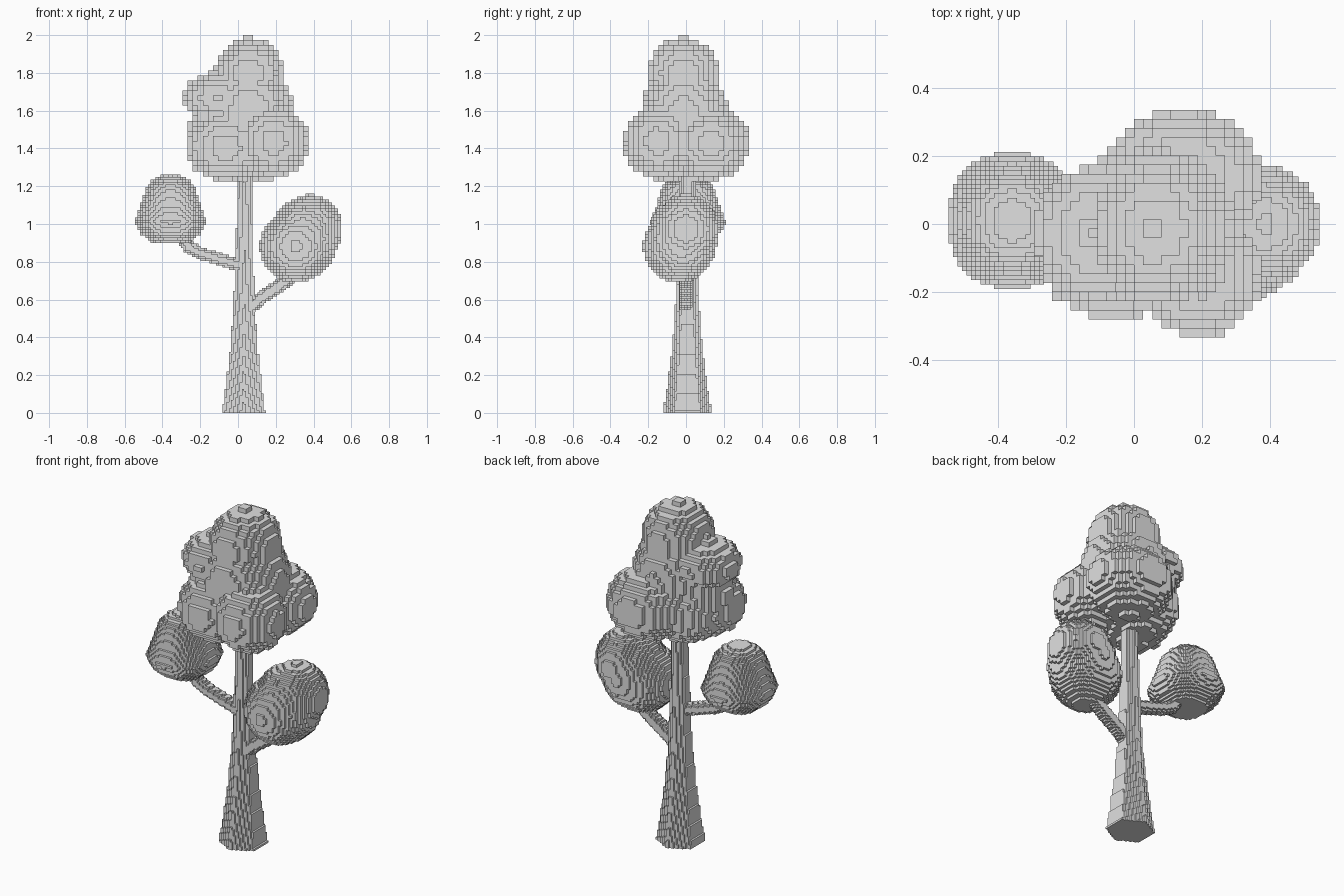
import bpy, bmesh, math
from mathutils import Vector

if "Cube" in bpy.data.objects:
    bpy.data.objects.remove(bpy.data.objects["Cube"])

grey = bpy.data.materials.new("light_grey")
grey.diffuse_color = (0.75, 0.75, 0.75, 1)
grey.use_nodes = True
grey.node_tree.nodes["Principled BSDF"].inputs["Base Color"].default_value = grey.diffuse_color


def voxelise(name, inside, lo, hi, h):
    """Fill the box lo-hi with cubes of size h wherever inside(point) holds; keep the outer skin."""
    n = [math.ceil((hi[i] - lo[i]) / h - 1e-6) for i in range(3)]
    cells = {(i, j, k) for i in range(n[0]) for j in range(n[1]) for k in range(n[2])
             if inside(lo[0] + (i + .5) * h, lo[1] + (j + .5) * h, lo[2] + (k + .5) * h)}
    bm = bmesh.new()
    verts = {}

    def vert(key):
        if key not in verts:
            verts[key] = bm.verts.new([lo[a] + key[a] * h for a in range(3)])
        return verts[key]

    for c in cells:
        for axis in range(3):
            u, v = (axis + 1) % 3, (axis + 2) % 3
            for side in (0, 1):
                near = list(c)
                near[axis] += 2 * side - 1
                if tuple(near) in cells:
                    continue
                quad = []
                for du, dv in ((0, 0), (1, 0), (1, 1), (0, 1)):
                    p = list(c)
                    p[axis] += side
                    p[u] += du
                    p[v] += dv
                    quad.append(vert(tuple(p)))
                bm.faces.new(quad if side else quad[::-1])
    mesh = bpy.data.meshes.new(name)
    bm.to_mesh(mesh)
    bm.free()
    mesh.materials.append(grey)
    obj = bpy.data.objects.new(name, mesh)
    bpy.context.collection.objects.link(obj)


def lerp_table(table, t):
    for (a, ra), (b, rb) in zip(table, table[1:]):
        if a <= t <= b:
            return ra + (rb - ra) * (t - a) / (b - a)
    return 0


def blobs(lobes):
    """Union of ellipsoids given as (centre, radii)."""
    return lambda x, y, z: any(
        ((x - c[0]) / r[0]) ** 2 + ((y - c[1]) / r[1]) ** 2 + ((z - c[2]) / r[2]) ** 2 < 1
        for c, r in lobes)


def tube(path, radius):
    pts = [Vector(p) for p in path]

    def inside(x, y, z):
        p = Vector((x, y, z))
        for a, b in zip(pts, pts[1:]):
            t = max(0, min(1, (p - a).dot(b - a) / (b - a).length_squared))
            if (p - a.lerp(b, t)).length < radius:
                return True
        return False
    return inside


# Trunk: tapering hexagon with corners on the y axis
TAPER = [(0, .127), (.15, .105), (.35, .08), (.6, .061), (.9, .05), (1.25, .043), (1.5, .04)]


def trunk(x, y, z):
    r = lerp_table(TAPER, z) * .89
    dx, dy = abs(x - .03 - .005 * z), abs(y - .007)
    return dx < r and dx * .5 + dy * .866 < r


voxelise("trunk", trunk, (-.106, -.13, 0), (.16, .145, 1.45), .0115)

# Branches
voxelise("left_branch", tube([(.03, 0, .775), (-.2, 0, .845), (-.265, 0, .88), (-.31, 0, .95)], .033),
         (-.37, -.046, .7), (.06, .05, 1.0), .0115)
voxelise("right_branch", tube([(.05, 0, .55), (.13, 0, .612), (.25, 0, .695), (.32, 0, .76)], .036),
         (0, -.046, .5), (.37, .05, .8), .0115)

# Left foliage: egg shape, narrower at the top, slightly squared in plan
EGG = [(.9, .1), (.95, .16), (1.01, .19), (1.05, .176), (1.1, .157), (1.15, .144),
       (1.2, .125), (1.235, .095), (1.26, .05)]
voxelise("left_foliage",
         lambda x, y, z: (abs(x + .357) ** 2.3 + abs((y - .01) * .95) ** 2.3) ** (1 / 2.3) < lerp_table(EGG, z),
         (-.558, -.218, .9), (-.15, .24, 1.26), .0134)

# Right foliage: merged lobes
voxelise("right_foliage", blobs([((.385, 0, .975), (.165, .17, .18)),
                                 ((.345, -.02, .92), (.18, .185, .215)),
                                 ((.305, -.04, .88), (.19, .188, .19))]),
         (.11, -.233, .68), (.56, .19, 1.16), .0155)

# Crown: cluster of lobes in coarser blocks
voxelise("crown", blobs([
    ((.06, -.015, 1.8), (.182, .19, .185)),     # top
    ((.05, -.01, 1.97), (.04, .04, .035)),      # tip
    ((-.11, -.025, 1.67), (.18, .19, .135)),    # upper left
    ((.06, -.01, 1.58), (.235, .23, .27)),      # core
    ((.19, -.15, 1.435), (.185, .182, .19)),    # front right
    ((.14, .13, 1.43), (.235, .21, .195)),      # back
    ((-.065, -.095, 1.41), (.215, .185, .185)), # front left
    ((-.07, -.02, 1.5), (.19, .17, .2)),        # left filler
    ((-.01, .03, 1.4), (.22, .18, .18)),        # underside
]), (-.32, -.36, 1.199), (.43, .37, 2.0), .0267)
